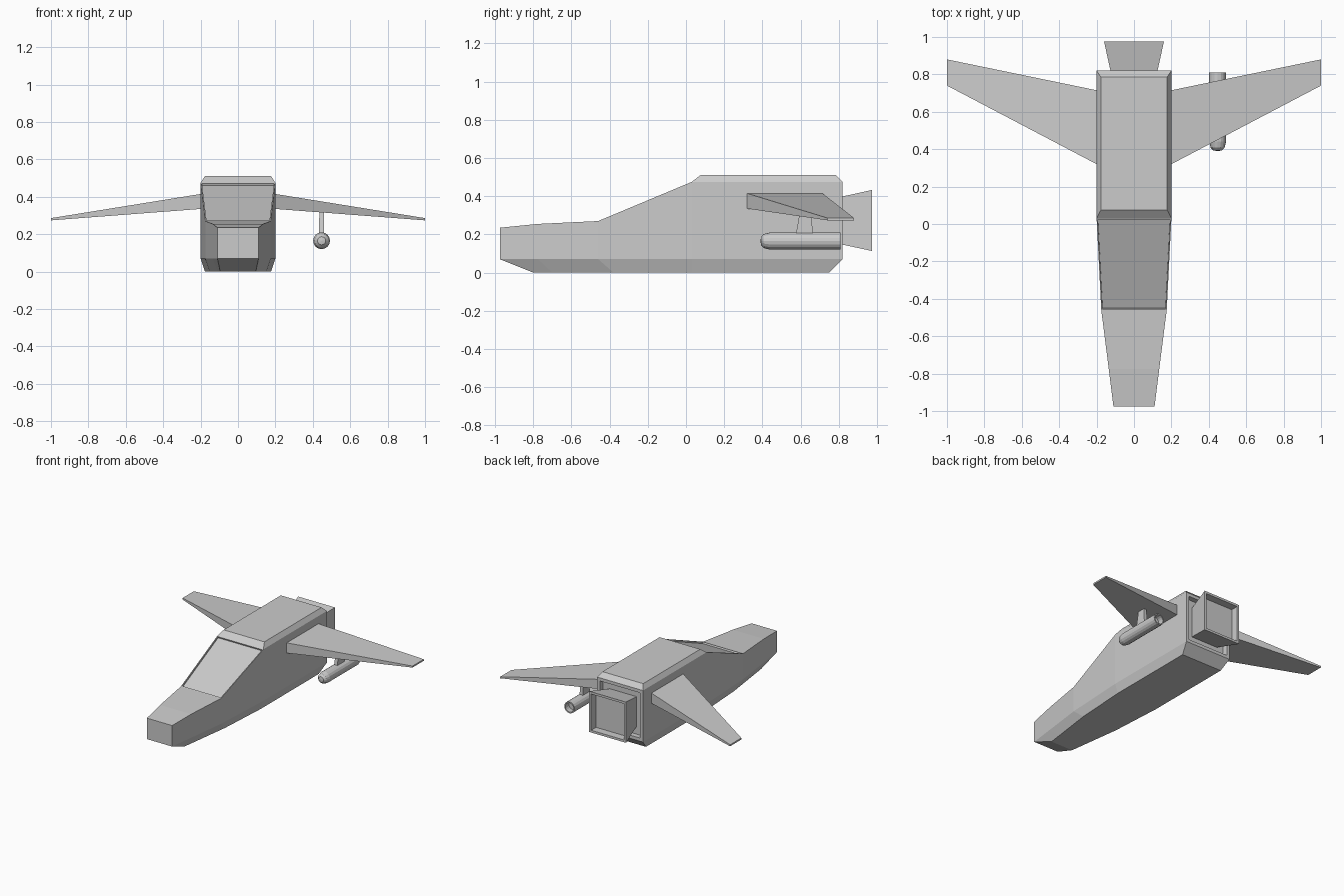
import bpy, bmesh, math
from mathutils import Vector

if "Cube" in bpy.data.objects:
    bpy.data.objects.remove(bpy.data.objects["Cube"])


def finish(name, bm):
    bmesh.ops.recalc_face_normals(bm, faces=bm.faces)
    mesh = bpy.data.meshes.new(name)
    bm.to_mesh(mesh)
    bm.free()
    ob = bpy.data.objects.new(name, mesh)
    bpy.context.collection.objects.link(ob)
    return ob


def prism(bm, ring_a, ring_b):
    """Closed solid between two matching rings; returns the second cap."""
    a = [bm.verts.new(p) for p in ring_a]
    b = [bm.verts.new(p) for p in ring_b]
    n = len(a)
    for i in range(n):
        bm.faces.new((a[i], a[(i + 1) % n], b[(i + 1) % n], b[i]))
    bm.faces.new(a[::-1])
    return bm.faces.new(b)


def recess(bm, face, rim, depth):
    """Inset a face and sink the inner panel with straight walls."""
    bmesh.ops.inset_individual(bm, faces=[face], thickness=rim)
    push = -face.normal * depth
    bmesh.ops.inset_individual(bm, faces=[face], thickness=0.0005)
    bmesh.ops.translate(bm, verts=face.verts[:], vec=push)


# Fuselage stations: y, half width, top z, keel y, keel half width
stations = [
    (-0.975, 0.11, 0.235, -0.80, 0.095),
    (-0.775, 0.135, 0.255, -0.70, 0.109),
    (-0.46, 0.175, 0.27, -0.38, 0.152),
    (0.03, 0.20, 0.475, 0.03, 0.177),
    (0.82, 0.20, 0.475, 0.75, 0.177),
]
bm = bmesh.new()
rings = []
for y, w, zt, yk, wk in stations:
    pts = [(wk, yk, 0), (w, y, 0.07), (w, y, zt), (-w, y, zt), (-w, y, 0.07), (-wk, yk, 0)]
    rings.append([bm.verts.new(p) for p in pts])
for s, (a, b) in enumerate(zip(rings, rings[1:])):
    for i in range(6):
        j = (i + 1) % 6
        if s == 3 and i == 2:
            continue  # the roof closes this opening
        f = bm.faces.new((a[i], a[j], b[j], b[i]))
        if s == 2 and i == 2:
            windshield = f
for r in (rings[0], rings[-1]):
    bm.faces.new((r[0], r[1], r[4], r[5]))
    back = bm.faces.new((r[1], r[2], r[3], r[4]))
# Chamfered roof
low = [rings[3][2], rings[3][3], rings[4][3], rings[4][2]]
top = [bm.verts.new(p) for p in ((0.177, 0.075, 0.51), (-0.177, 0.075, 0.51),
                                 (-0.177, 0.785, 0.51), (0.177, 0.785, 0.51))]
for i in range(4):
    j = (i + 1) % 4
    bm.faces.new((low[i], low[j], top[j], top[i]))
bm.faces.new(top)
bmesh.ops.recalc_face_normals(bm, faces=bm.faces)
# Sunken windshield and engine bay
recess(bm, windshield, 0.01, 0.012)
recess(bm, back, 0.035, 0.04)
finish("fuselage", bm)

# Flared square nozzle with a hollow mouth
def square(y, w, z0, z1):
    return [(w, y, z0), (w, y, z1), (-w, y, z1), (-w, y, z0)]

bm = bmesh.new()
mouth = prism(bm, square(0.78, 0.117, 0.155, 0.39), square(0.975, 0.16, 0.113, 0.433))
bmesh.ops.recalc_face_normals(bm, faces=bm.faces)
recess(bm, mouth, 0.025, 0.06)
finish("engine_nozzle", bm)

# Wings, mirrored
bm = bmesh.new()
def wing_section(x, y0, y1, z0, z1):
    return [(x, y0, z0), (x, y1, z0), (x, y1, z1), (x, y0, z1)]

prism(bm, wing_section(0.2, 0.32, 0.715, 0.335, 0.415),
      wing_section(1.0, 0.74, 0.88, 0.274, 0.286))
wings = finish("wings", bm)
wings.modifiers.new("mirror", 'MIRROR').use_axis[0] = True

# Pylon under the right wing
bm = bmesh.new()
prism(bm, [(x, y, 0.195) for x, y in ((0.433, 0.575), (0.461, 0.575), (0.461, 0.665), (0.433, 0.665))],
      [(x, y, 0.325) for x, y in ((0.435, 0.597), (0.459, 0.597), (0.459, 0.655), (0.435, 0.655))])
finish("pylon", bm)

# Pod: lathed profile (radius, y) with a hollow tail
profile = [(0, 0.39), (0.022, 0.393), (0.037, 0.408), (0.045, 0.44), (0.045, 0.81),
           (0.036, 0.81), (0.036, 0.765), (0, 0.765)]
bm = bmesh.new()
verts = [bm.verts.new((0.447 + r, y, 0.165)) for r, y in profile]
edges = [bm.edges.new(p) for p in zip(verts, verts[1:])]
bmesh.ops.spin(bm, geom=verts + edges, cent=(0.447, 0, 0.165), axis=(0, 1, 0),
               angle=2 * math.pi, steps=16)
bmesh.ops.remove_doubles(bm, verts=bm.verts, dist=0.0005)
finish("pod", bm)
